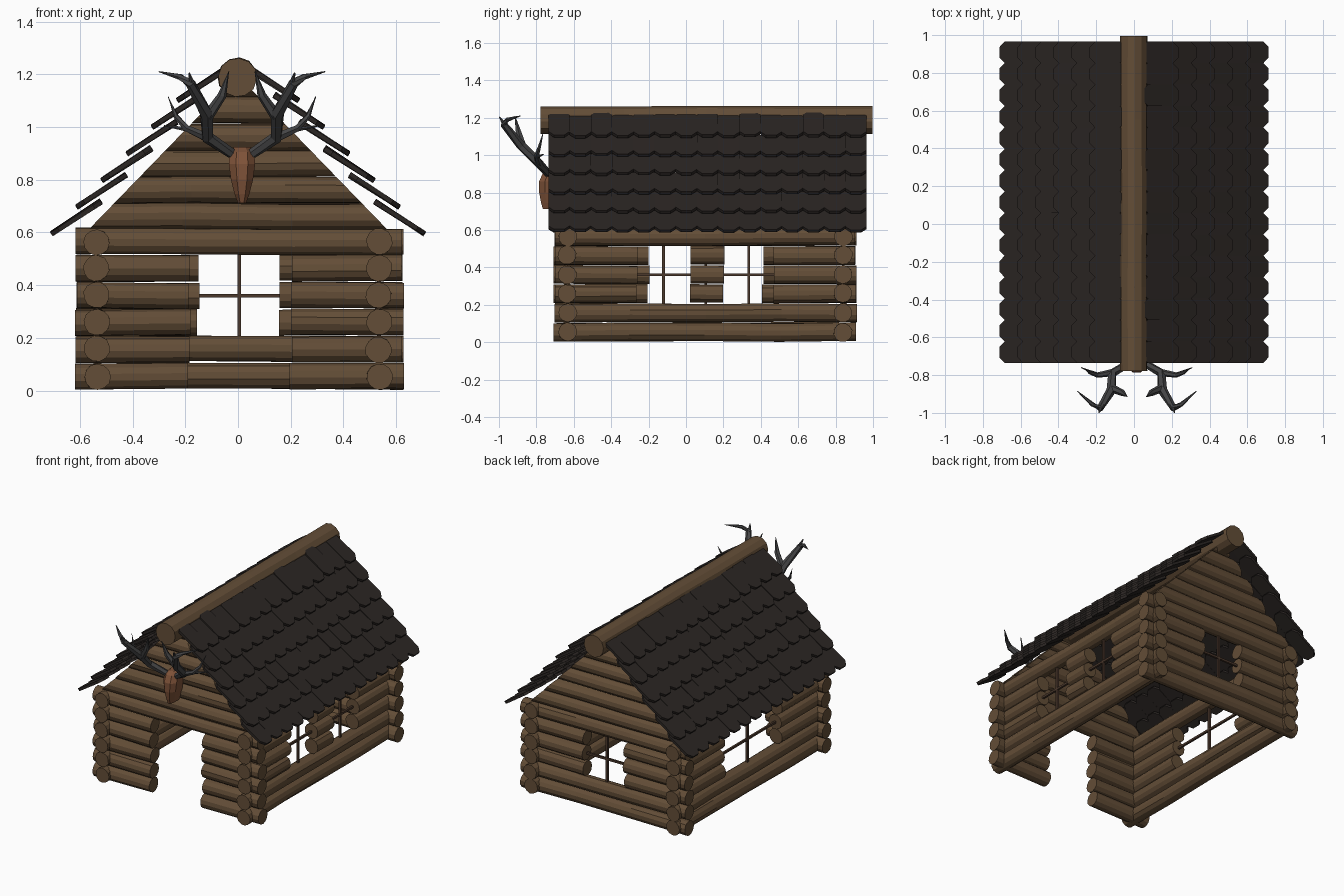
import bpy, bmesh, math, random
from mathutils import Vector, Matrix

if "Cube" in bpy.data.objects:
    bpy.data.objects.remove(bpy.data.objects["Cube"])

random.seed(4)


def material(name, rgb):
    m = bpy.data.materials.new(name)
    m.diffuse_color = (*rgb, 1)
    m.use_nodes = True
    m.node_tree.nodes["Principled BSDF"].inputs["Base Color"].default_value = m.diffuse_color
    return m


WOOD = material("log_wood", (0.125, 0.075, 0.038))
BAR = material("bar_wood", (0.07, 0.04, 0.025))
SLATE = material("dark_shingle", (0.024, 0.019, 0.017))
BONE = material("red_brown", (0.21, 0.085, 0.04))
HORN = material("dark_horn", (0.06, 0.06, 0.062))


def finish(name, bm, mat):
    bmesh.ops.recalc_face_normals(bm, faces=bm.faces)
    me = bpy.data.meshes.new(name)
    bm.to_mesh(me)
    bm.free()
    me.materials.append(mat)
    ob = bpy.data.objects.new(name, me)
    bpy.context.collection.objects.link(ob)
    return ob


def loft(bm, rings):
    """Skin a list of rings of points and cap both ends."""
    vr = [[bm.verts.new(p) for p in r] for r in rings]
    n = len(vr[0])
    for a, b in zip(vr, vr[1:]):
        for i in range(n):
            bm.faces.new((a[i], a[(i + 1) % n], b[(i + 1) % n], b[i]))
    bm.faces.new(vr[0])
    bm.faces.new(vr[-1])


def tube(bm, pts, radii, n, jit=0.0, twist=0.0):
    pts = [Vector(p) for p in pts]
    rings = []
    for i, (p, r) in enumerate(zip(pts, radii)):
        d = (pts[min(i + 1, len(pts) - 1)] - pts[max(i - 1, 0)]).normalized()
        ref = Vector((0, 0, 1)) if abs(d.z) < 0.9 else Vector((0, 1, 0))
        u = d.cross(ref).normalized()
        v = u.cross(d)
        off = (u * random.uniform(-jit, jit) + v * random.uniform(-jit, jit))
        rings.append([p + off + (u * math.cos(t) + v * math.sin(t)) * (r + random.uniform(-jit, jit) * 0.5)
                      for t in (2 * math.pi * k / n + twist for k in range(n))])
    loft(bm, rings)


def log(bm, axis, a, b, c, z, r=0.05, n=12, jit=0.003):
    """Slightly uneven log along x or y, from a to b, at cross position c."""
    segs = max(1, round((b - a) / 0.4))
    a += random.uniform(-0.006, 0.006)
    b += random.uniform(-0.006, 0.006)
    ts = [a + (b - a) * i / segs for i in range(segs + 1)]
    pts = [(t, c, z) if axis == 'x' else (c, t, z) for t in ts]
    tube(bm, pts, [r] * len(pts), n, jit, random.uniform(0, 0.5))


FRONT, BACK, SIDE = -0.635, 0.84, 0.535
X0, X1, Y0, Y1 = -0.615, 0.625, -0.705, 0.91
ROWS = [0.055 + 0.102 * i for i in range(6)]


def wall(name, axis, c, a, b, openings, open_rows):
    """Stack of logs, split around the openings on the given rows."""
    bm = bmesh.new()
    for i, z in enumerate(ROWS):
        cuts = [a] + ([v for o in openings for v in o] if i in open_rows else []) + [b]
        for s, e in zip(cuts[::2], cuts[1::2]):
            log(bm, axis, s, e, c, z)
    finish(name, bm, WOOD)


# log walls: doorway in front, one window at back and left, two at right
wall("front_wall", 'x', FRONT, X0, X1, [(-0.185, 0.20)], range(5))
wall("back_wall", 'x', BACK, X0, X1, [(-0.15, 0.16)], (2, 3, 4))
wall("left_wall", 'y', -SIDE, Y0, Y1, [(-0.20, 0.41)], (2, 3, 4))
wall("right_wall", 'y', SIDE, Y0, Y1, [(-0.26, 0.02), (0.20, 0.47)], (2, 3, 4))


# crossed window bars
def window_bars(name, axis, c, a, b):
    bm = bmesh.new()
    m, h = (a + b) / 2, 0.007
    for s, e, z0, z1 in ((a - 0.01, b + 0.01, 0.36 - h, 0.36 + h), (m - h, m + h, 0.19, 0.52)):
        size = (e - s, 2 * h, z1 - z0) if axis == 'x' else (2 * h, e - s, z1 - z0)
        pos = ((s + e) / 2, c, (z0 + z1) / 2) if axis == 'x' else (c, (s + e) / 2, (z0 + z1) / 2)
        bmesh.ops.create_cube(bm, size=1, matrix=Matrix.Translation(pos) @ Matrix.Diagonal((*size, 1)))
    finish(name, bm, BAR)


window_bars("back_window_bars", 'x', BACK, -0.15, 0.16)
window_bars("left_window_bars", 'y', -SIDE, -0.20, 0.41)
window_bars("right_window_bars_front", 'y', SIDE, -0.26, 0.02)
window_bars("right_window_bars_back", 'y', SIDE, 0.20, 0.47)

# gable logs trimmed along the roof slope
for name, y in (("front_gable", FRONT), ("back_gable", BACK)):
    bm = bmesh.new()
    for i in range(6):
        z = 0.66 + 0.101 * i
        log(bm, 'x', -(1.29 - z), 1.29 - z, y, z)
    for s in (-1, 1):
        bmesh.ops.bisect_plane(bm, geom=bm.verts[:] + bm.edges[:] + bm.faces[:], plane_co=(0, 0, 1.195),
                               plane_no=(s, 0, 0.97), clear_outer=True)
        bmesh.ops.holes_fill(bm, edges=[e for e in bm.edges if e.is_boundary], sides=0)
    finish(name, bm, WOOD)

# ridge log
bm = bmesh.new()
log(bm, 'y', -0.782, 0.996, -0.002, 1.19, r=0.074)
finish("ridge_log", bm, WOOD)

# shingles: 6 overlapping rows of 15, corners clipped at both ends
COLS, PITCH, LEN, THICK = 15, 1.70 / 15, 0.225, 0.017
for name, s in (("left_roof", -1), ("right_roof", 1)):
    bm = bmesh.new()
    for r in range(6):
        for c in range(COLS):
            y = -0.735 + PITCH * (c + 0.5)
            tilt = math.radians(33 + random.uniform(-1, 1))
            down = Vector((s * math.cos(tilt), 0, -math.sin(tilt)))
            up = Vector((s * math.sin(tilt), 0, math.cos(tilt)))
            base = Vector((s * (0.703 - 0.0955 * r), y, 0.588 + 0.101 * r + random.uniform(-0.003, 0.003)))
            w, k = PITCH / 2, 0.033
            outline = [(0, -w * 0.5), (0, w * 0.5), (k, w), (LEN - k, w), (LEN, w * 0.5),
                       (LEN, -w * 0.5), (LEN - k, -w), (k, -w)]
            loft(bm, [[base - down * a + Vector((0, b, 0)) + up * h for a, b in outline] for h in (0, THICK)])
    finish(name, bm, SLATE)

# trophy skull: tapered faceted block with eye ridges and a nose notch
CX = 0.015
bm = bmesh.new()
sections = [(0.712, 0.016, -0.765), (0.745, 0.028, -0.775), (0.80, 0.042, -0.785),
            (0.86, 0.050, -0.785), (0.905, 0.046, -0.765), (0.925, 0.030, -0.735)]
loft(bm, [[(CX - w, -0.68, z), (CX - w, y + 0.03, z), (CX - w * 0.45, y, z), (CX + w * 0.45, y, z),
           (CX + w, y + 0.03, z), (CX + w, -0.68, z)] for z, w, y in sections])
finish("trophy_skull", bm, BONE)

# antlers: branching tapered tubes, mirrored about the skull
BRANCHES = [
    ([(0.04, -0.735, 0.90), (0.13, -0.79, 0.96), (0.135, -0.88, 1.05), (0.195, -0.975, 1.165), (0.235, -0.955, 1.19),
      (0.315, -0.885, 1.21)], [0.020, 0.024, 0.026, 0.019, 0.012, 0.002]),
    ([(0.13, -0.87, 1.04), (0.075, -0.895, 1.12), (0.05, -0.915, 1.21)], [0.022, 0.017, 0.002]),
    ([(0.185, -0.96, 1.15), (0.20, -0.998, 1.205)], [0.016, 0.003]),
    ([(0.12, -0.785, 0.955), (0.21, -0.80, 0.995), (0.25, -0.785, 1.04), (0.28, -0.765, 1.115)],
     [0.020, 0.014, 0.010, 0.002]),
    ([(0.20, -0.80, 0.99), (0.295, -0.76, 1.005)], [0.011, 0.002]),
]
for name, s in (("left_antler", -1), ("right_antler", 1)):
    bm = bmesh.new()
    for pts, radii in BRANCHES:
        tube(bm, [(CX + s * x, y, z) for x, y, z in pts], radii, 6)
    finish(name, bm, HORN)
